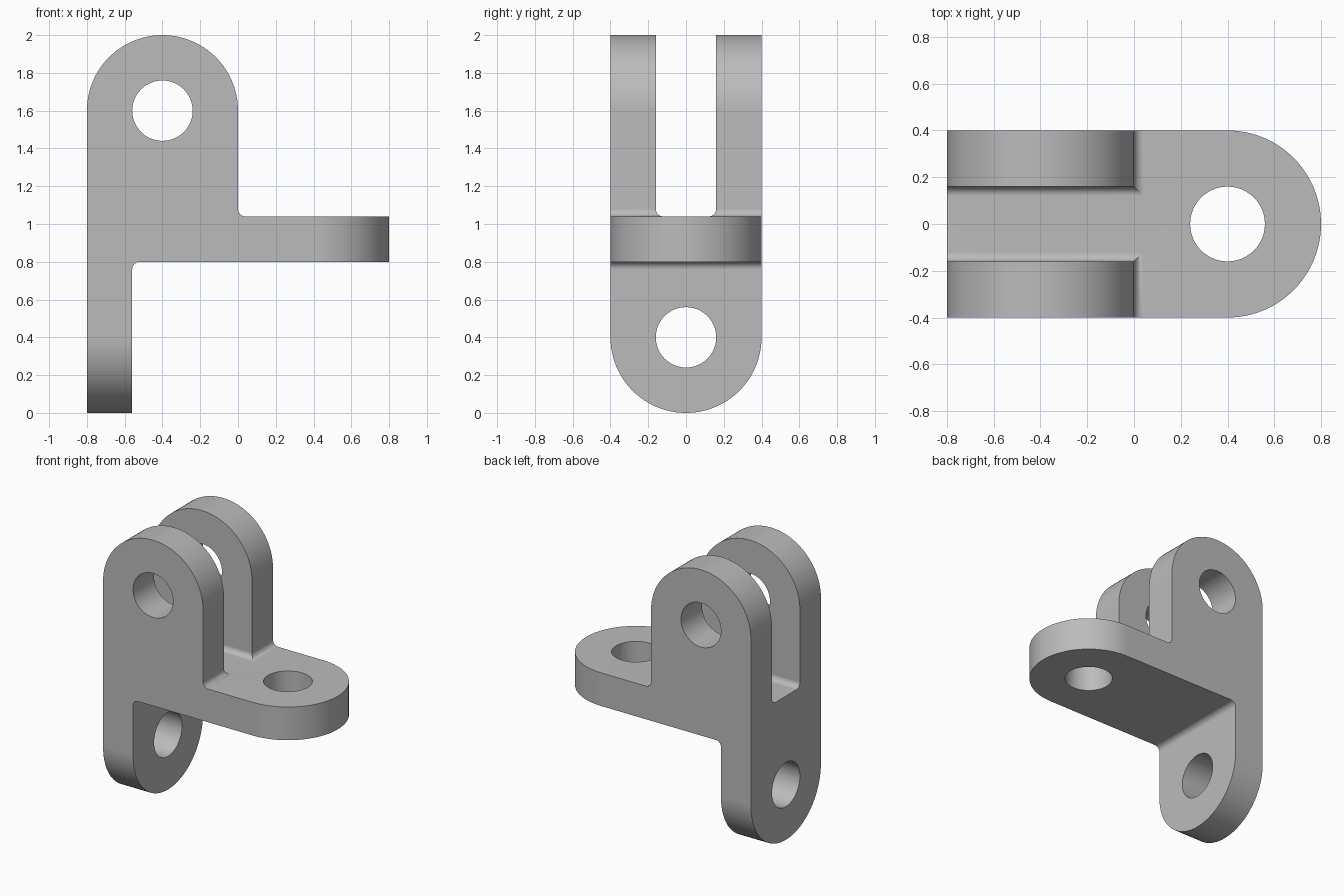
import bpy, bmesh
from math import sin, cos, pi, radians
from mathutils import Vector

cube = bpy.data.objects.get("Cube")
if cube:
    bpy.data.objects.remove(cube, do_unlink=True)

R, HOLE, FILLET = 0.4, 0.16, 0.04
PLATE_LOW, PLATE_HIGH = 0.8, 1.04
LEG_INNER, SLOT = -0.56, 0.16


def arc(u, v, r, start, end, steps):
    """Points on an arc, angles in degrees."""
    angles = [radians(start + (end - start) * i / steps) for i in range(steps + 1)]
    return [(u + r * cos(a), v + r * sin(a)) for a in angles]


# Each mapping turns a profile point (u, v) and a depth d into a position
AXES = {
    "x": lambda u, v, d: Vector((d, u, v)),
    "y": lambda u, v, d: Vector((u, d, v)),
    "z": lambda u, v, d: Vector((u, v, d)),
}


def extrude_profile(name, points, axis, low, high):
    place = AXES[axis]
    bm = bmesh.new()
    face = bm.faces.new([bm.verts.new(place(u, v, low)) for u, v in points])
    result = bmesh.ops.extrude_face_region(bm, geom=[face])
    verts = [g for g in result["geom"] if isinstance(g, bmesh.types.BMVert)]
    bmesh.ops.translate(bm, verts=verts, vec=place(0, 0, high - low))
    bmesh.ops.recalc_face_normals(bm, faces=bm.faces)
    mesh = bpy.data.meshes.new(name)
    bm.to_mesh(mesh)
    bm.free()
    obj = bpy.data.objects.new(name, mesh)
    bpy.context.collection.objects.link(obj)
    return obj


def combine(target, cutter, operation):
    cutter.hide_render = True
    mod = target.modifiers.new(cutter.name, "BOOLEAN")
    mod.object, mod.operation, mod.solver = cutter, operation, "EXACT"
    bpy.context.view_layer.objects.active = target
    bpy.ops.object.modifier_apply(modifier=mod.name)
    bpy.data.objects.remove(cutter, do_unlink=True)


# Body: side-on outline of upright, plate and lower leg with inner fillets
front = [(-2 * R, -0.1), (LEG_INNER, -0.1)]
front += arc(LEG_INNER + FILLET, PLATE_LOW - FILLET, FILLET, 180, 90, 8)
front += [(0.9, PLATE_LOW), (0.9, PLATE_HIGH)]
front += arc(FILLET, PLATE_HIGH + FILLET, FILLET, 270, 180, 8)
front += arc(-R, 2 - R, R, 0, 180, 48)
bracket = extrude_profile("clevis_bracket", front, "y", -0.5, 0.5)

# Rounded lower leg and the slot between the two ears
side = arc(0, R, R, 180, 360, 48) + [(R, 2.2), (SLOT, 2.2)]
side += arc(SLOT - FILLET, PLATE_HIGH + FILLET, FILLET, 0, -90, 8)
side += arc(FILLET - SLOT, PLATE_HIGH + FILLET, FILLET, 270, 180, 8)
side += [(-SLOT, 2.2), (-R, 2.2)]
combine(bracket, extrude_profile("leg_and_slot_outline", side, "x", -1, 1), "INTERSECT")

# Rounded end of the horizontal plate
top = [(-1, R), (-1, -R)] + arc(R, 0, R, -90, 90, 48)
combine(bracket, extrude_profile("plate_outline", top, "z", -1, 3), "INTERSECT")

# Pin holes through the leg, the ears and the plate
for name, axis, u, v in (("leg_hole", "x", 0, R),
                         ("ear_hole", "y", -R, 2 - R),
                         ("plate_hole", "z", R, 0)):
    circle = arc(u, v, HOLE, 0, 360, 48)[:-1]
    combine(bracket, extrude_profile(name, circle, axis, -1, 2), "DIFFERENCE")

# Plain grey metal
grey = bpy.data.materials.new("grey_metal")
grey.use_nodes = True
colour = (0.5, 0.5, 0.5, 1)
grey.diffuse_color = colour
grey.node_tree.nodes["Principled BSDF"].inputs["Base Color"].default_value = colour
bracket.data.materials.clear()
bracket.data.materials.append(grey)

# Smooth curves with crisp edges and flat faces
bpy.ops.object.select_all(action="DESELECT")
bracket.select_set(True)
bpy.context.view_layer.objects.active = bracket
bpy.ops.object.shade_smooth_by_angle(angle=radians(30))
weighted = bracket.modifiers.new("flat_face_normals", "WEIGHTED_NORMAL")
weighted.keep_sharp = True
